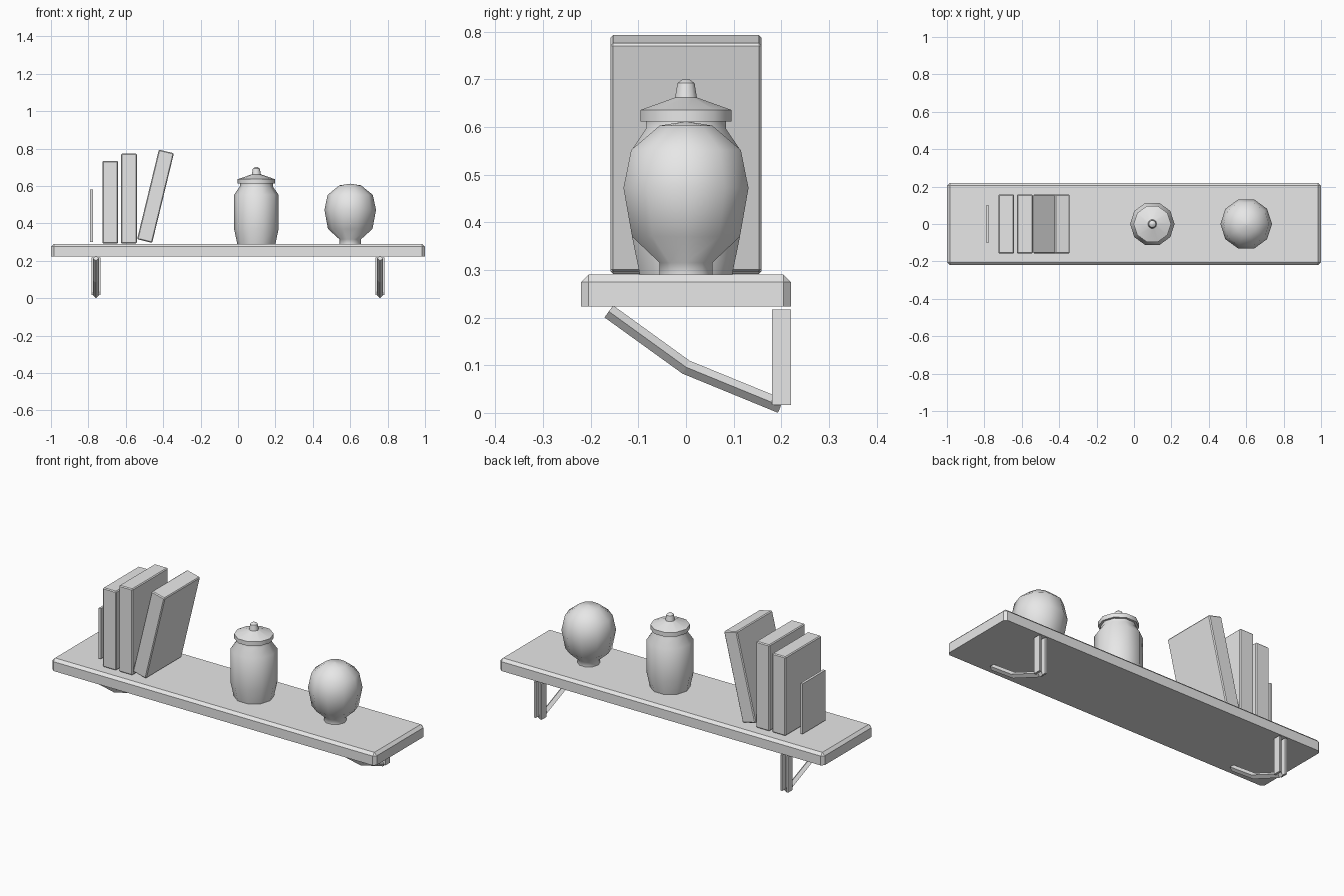
import bpy, bmesh, math
from mathutils import Vector

if "Cube" in bpy.data.objects:
    bpy.data.objects.remove(bpy.data.objects["Cube"])

grey = bpy.data.materials.new("plain grey")
grey.diffuse_color = (0.8, 0.8, 0.8, 1)
grey.use_nodes = True
grey.node_tree.nodes["Principled BSDF"].inputs["Base Color"].default_value = grey.diffuse_color


def finish(name, bm, smooth=None):
    bmesh.ops.recalc_face_normals(bm, faces=bm.faces)
    me = bpy.data.meshes.new(name)
    bm.to_mesh(me)
    bm.free()
    me.materials.append(grey)
    ob = bpy.data.objects.new(name, me)
    bpy.context.collection.objects.link(ob)
    if smooth:
        bpy.ops.object.select_all(action='DESELECT')
        ob.select_set(True)
        bpy.context.view_layer.objects.active = ob
        bpy.ops.object.shade_smooth_by_angle(angle=math.radians(smooth))
    return ob


def box(name, centre, size, bevel=0, keep_bottom=False):
    bm = bmesh.new()
    bmesh.ops.create_cube(bm, size=1)
    for v in bm.verts:
        v.co = Vector([a * b for a, b in zip(v.co, size)])
    if bevel:
        edges = [e for e in bm.edges
                 if not (keep_bottom and all(v.co.z < 0 for v in e.verts))]
        bmesh.ops.bevel(bm, geom=edges, offset=bevel, segments=1, affect='EDGES')
    ob = finish(name, bm)
    ob.location = centre
    return ob


def skin(bm, rings):
    for a, b in zip(rings, rings[1:]):
        n = len(a)
        for i in range(n):
            j = (i + 1) % n
            bm.faces.new((a[i], a[j], b[j], b[i]))
    bm.faces.new(rings[0])
    bm.faces.new(rings[-1])


def turned(name, x, profile, smooth, sides=10):
    bm = bmesh.new()
    rings = []
    for r, z in profile:
        rings.append([bm.verts.new((r * math.cos(k * math.tau / sides),
                                    r * math.sin(k * math.tau / sides), z))
                      for k in range(sides)])
    skin(bm, rings)
    bmesh.ops.remove_doubles(bm, verts=bm.verts, dist=1e-5)
    ob = finish(name, bm, smooth)
    ob.location.x = x
    return ob


# Shelf board, chamfered on the top and corners
box("shelf_board", (0, 0, 0.2565), (2, 0.44, 0.067), 0.015, True)

# Bookend plate and books
box("bookend", (-0.783, 0, 0.44), (0.014, 0.2, 0.28))
box("book_short", (-0.683, 0, 0.5125), (0.083, 0.316, 0.441), 0.005)
box("book_tall", (-0.583, 0, 0.5325), (0.084, 0.316, 0.481), 0.005)
lean = box("book_leaning", (-0.441, 0, 0.545), (0.083, 0.316, 0.493), 0.005)
lean.rotation_euler.y = 0.238

# Lidded jar
turned("jar_body", 0.098, [(0.102, 0.29), (0.119, 0.37), (0.119, 0.553),
                           (0.088, 0.597), (0.088, 0.613)], 40)
turned("jar_lid", 0.098, [(0.1, 0.612), (0.1, 0.636), (0.024, 0.662),
                          (0.019, 0.692), (0.008, 0.7)], 40)

# Round vase
turned("round_vase", 0.6, [(0.058, 0.29), (0.058, 0.315), (0.119, 0.37),
                           (0.138, 0.472), (0.121, 0.552), (0.058, 0.603),
                           (0.0001, 0.612)], 50)

# Brackets: channel post open to the back, diamond-section brace
for side, x in (("left", -0.76), ("right", 0.76)):
    section = [(-0.024, 0.18), (0.024, 0.18), (0.024, 0.22), (0.013, 0.22),
               (0.013, 0.192), (-0.013, 0.192), (-0.013, 0.22), (-0.024, 0.22)]
    bm = bmesh.new()
    skin(bm, [[bm.verts.new((x + a, b, z)) for a, b in section]
              for z in (0.017, 0.217)])
    finish(side + "_bracket_post", bm)

    path = [Vector((0, -0.162, 0.213)), Vector((0, 0, 0.096)), Vector((0, 0.199, 0.0145))]
    bm = bmesh.new()
    rings = []
    for i, p in enumerate(path):
        d = (path[min(i + 1, 2)] - path[max(i - 1, 0)]).normalized()
        n = Vector((0, -d.z, d.y)) * 0.0155
        s = Vector((0.0155, 0, 0))
        rings.append([bm.verts.new(p + o + Vector((x, 0, 0))) for o in (n, s, -n, -s)])
    skin(bm, rings)
    finish(side + "_bracket_brace", bm)
